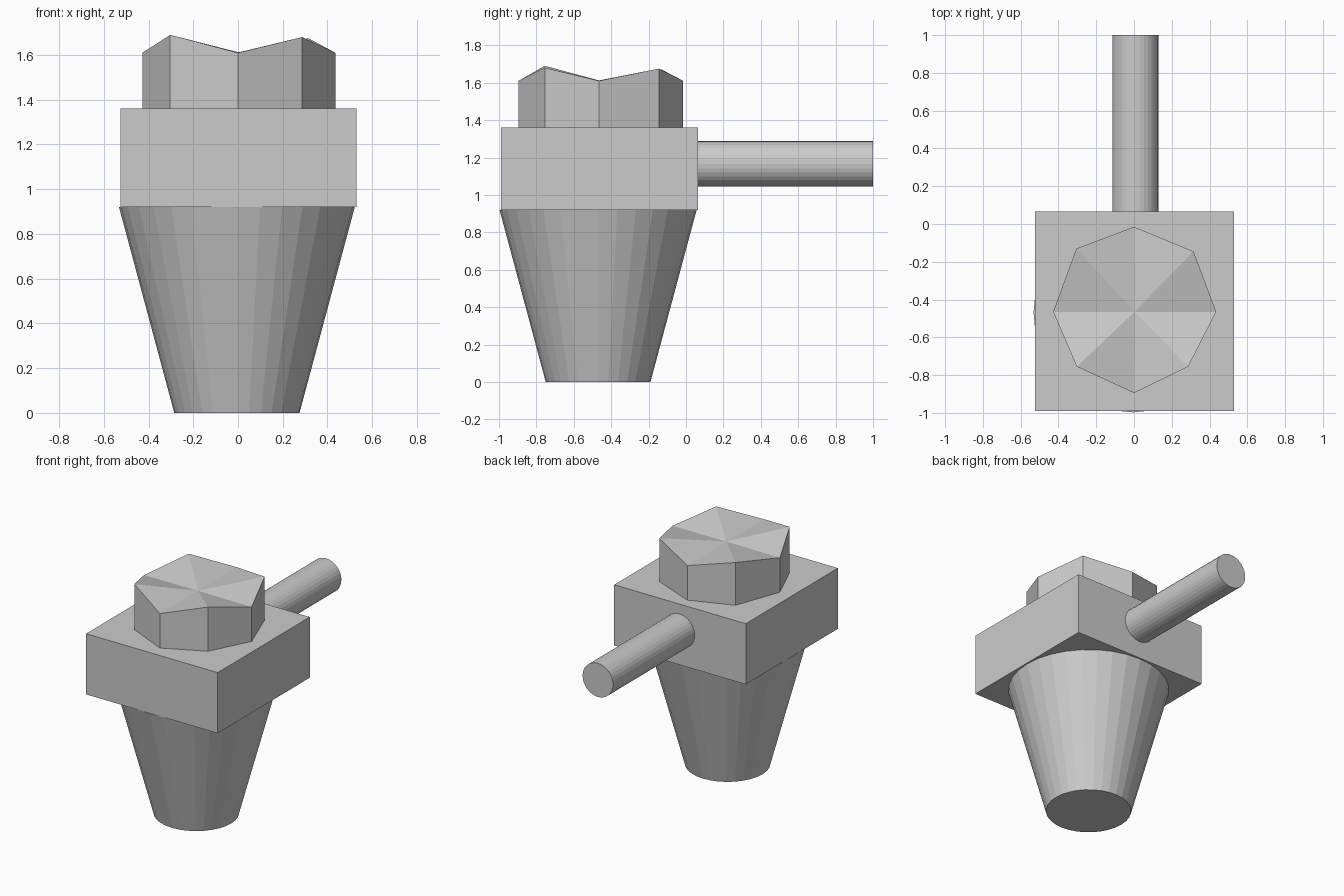
import bpy, bmesh, math
from mathutils import Matrix, Vector

default = bpy.data.objects.get("Cube")
if default:
    bpy.data.objects.remove(default, do_unlink=True)

# Single plain grey for every part
grey = bpy.data.materials.new("plain grey")
grey.use_nodes = True
colour = (0.6, 0.6, 0.6, 1)
grey.diffuse_color = colour
grey.node_tree.nodes["Principled BSDF"].inputs["Base Color"].default_value = colour


def finish(name, bm):
    bmesh.ops.recalc_face_normals(bm, faces=bm.faces)
    mesh = bpy.data.meshes.new(name)
    bm.to_mesh(mesh)
    bm.free()
    mesh.materials.append(grey)
    obj = bpy.data.objects.new(name, mesh)
    bpy.context.collection.objects.link(obj)
    return obj


def add_box(name, low, high):
    low, high = Vector(low), Vector(high)
    bm = bmesh.new()
    matrix = Matrix.Translation((low + high) / 2) @ Matrix.Diagonal((high - low).to_4d())
    bmesh.ops.create_cube(bm, size=1, matrix=matrix)
    return finish(name, bm)


def add_cone(name, start, end, r_start, r_end, sides=32):
    start, end = Vector(start), Vector(end)
    axis = end - start
    turn = axis.to_track_quat('Z', 'Y').to_matrix().to_4x4()
    bm = bmesh.new()
    bmesh.ops.create_cone(bm, cap_ends=True, segments=sides, radius1=r_start,
                          radius2=r_end, depth=axis.length,
                          matrix=Matrix.Translation((start + end) / 2) @ turn)
    return finish(name, bm)


# Tapered stem, square block and rear handle
add_cone("tapered_stem", (-0.005, -0.47, 0), (-0.005, -0.47, 0.92), 0.28, 0.527)
add_box("square_block", (-0.525, -0.99, 0.92), (0.53, 0.065, 1.36))
add_cone("rear_handle", (0.007, 0.0, 1.166), (0.007, 1.0, 1.166), 0.122, 0.122)

# Eight-sided knob: alternate corners raised around a sunken centre
rim = [(0.435, -0.465, 1.61), (0.315, -0.145, 1.675), (0, -0.015, 1.61), (-0.305, -0.13, 1.67),
       (-0.428, -0.465, 1.61), (-0.303, -0.755, 1.69), (0, -0.895, 1.61), (0.287, -0.755, 1.68)]
bm = bmesh.new()
top = [bm.verts.new(p) for p in rim]
base = [bm.verts.new((x, y, 1.36)) for x, y, z in rim]
centre = bm.verts.new((0.003, -0.465, 1.612))
for i in range(len(rim)):
    j = (i + 1) % len(rim)
    bm.faces.new((base[i], base[j], top[j], top[i]))
    bm.faces.new((top[i], top[j], centre))
bm.faces.new(base[::-1])
finish("top_knob", bm)
